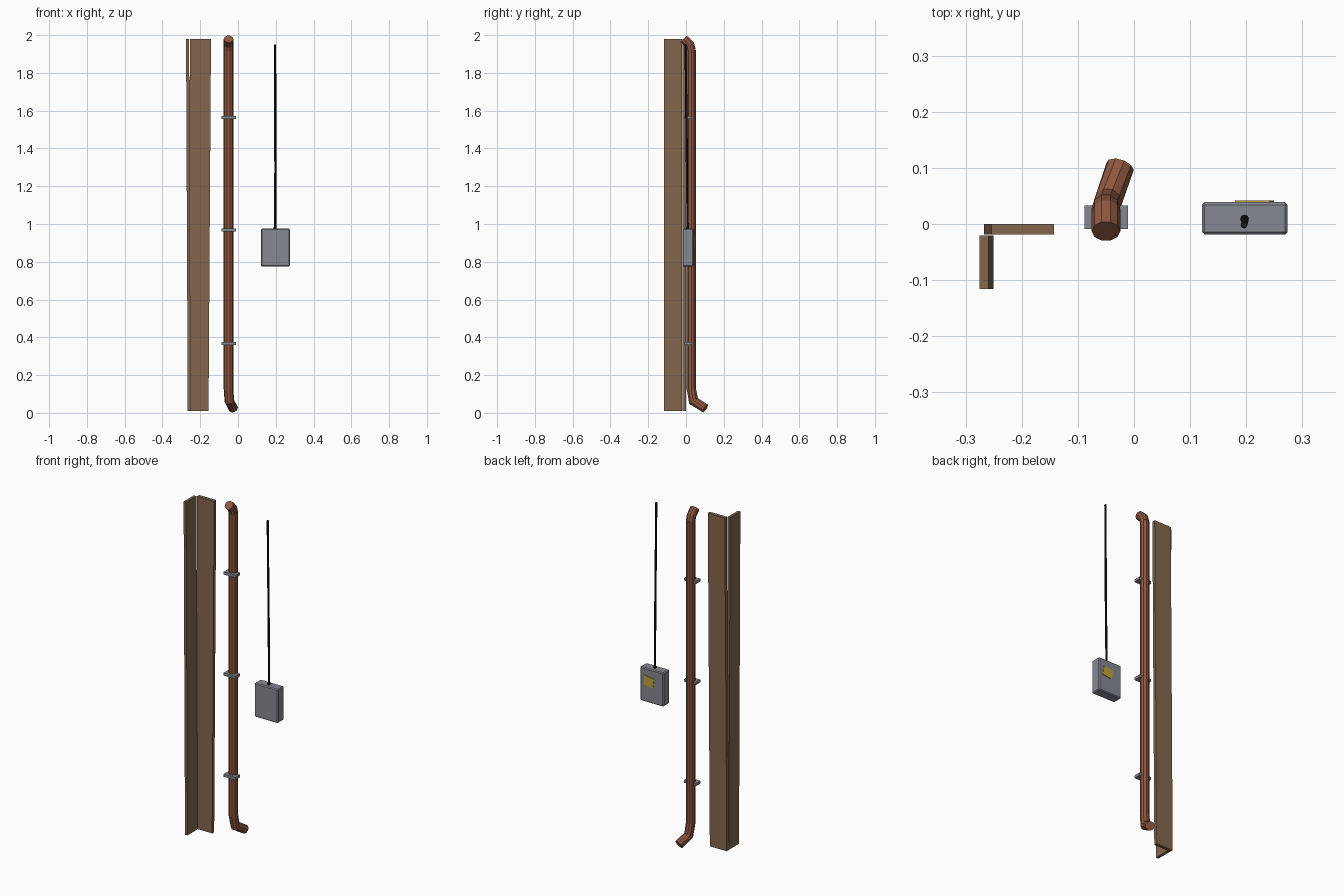
import bpy, bmesh, math
from mathutils import Vector, Matrix

if "Cube" in bpy.data.objects:
    bpy.data.objects.remove(bpy.data.objects["Cube"])


def material(name, rgb):
    m = bpy.data.materials.new(name)
    m.diffuse_color = (*rgb, 1)
    m.use_nodes = True
    m.node_tree.nodes["Principled BSDF"].inputs["Base Color"].default_value = m.diffuse_color
    return m


WOOD = material("brown_wood", (0.23, 0.135, 0.075))
RUST = material("rust_pipe", (0.27, 0.095, 0.05))
GREY = material("grey_metal", (0.24, 0.25, 0.29))
BLACK = material("black_rubber", (0.01, 0.01, 0.011))
YELLOW = material("yellow_label", (0.52, 0.38, 0.04))


def finish(name, bm, mat):
    bmesh.ops.recalc_face_normals(bm, faces=bm.faces)
    me = bpy.data.meshes.new(name)
    bm.to_mesh(me)
    bm.free()
    me.materials.append(mat)
    ob = bpy.data.objects.new(name, me)
    bpy.context.collection.objects.link(ob)
    return ob


def box(name, mat, x, y, z, lean=0, bevel=0, turn=0):
    """Box from ranges; lean shifts the bottom face in x, turn spins about y."""
    bm = bmesh.new()
    bmesh.ops.create_cube(bm, size=1)
    size = Vector((x[1] - x[0], y[1] - y[0], z[1] - z[0]))
    centre = Vector((x[0] + x[1], y[0] + y[1], z[0] + z[1])) / 2
    rot = Matrix.Rotation(turn, 3, 'Y')
    for v in bm.verts:
        bottom = v.co.z < 0
        v.co = rot @ (v.co * size) + centre
        if bottom:
            v.co.x += lean
    if bevel:
        bmesh.ops.bevel(bm, geom=bm.edges[:], offset=bevel, segments=1, affect='EDGES')
    return finish(name, bm, mat)


def tube(name, mat, path, radius, sides):
    """Capped tube along a path with mitred joints."""
    pts = [Vector(p) for p in path]
    bm = bmesh.new()
    rings = []
    for i, p in enumerate(pts):
        a = (p - pts[i - 1]).normalized() if i else None
        b = (pts[i + 1] - p).normalized() if i < len(pts) - 1 else None
        t = ((a or b) + (b or a)).normalized()
        stretch = 1 / t.dot(a or b)
        u = (Vector((1, 0, 0)) - t * t.x).normalized()
        w = t.cross(u) * (stretch if a and b else 1)
        ring = []
        for k in range(sides):
            g = 2 * math.pi * k / sides
            ring.append(bm.verts.new(p + radius * (u * math.cos(g) + w * math.sin(g))))
        rings.append(ring)
    for r, s in zip(rings, rings[1:]):
        for k in range(sides):
            j = (k + 1) % sides
            bm.faces.new((r[k], r[j], s[j], s[k]))
    bm.faces.new(rings[0])
    bm.faces.new(rings[-1])
    return finish(name, bm, mat)


# Corner trim: two slightly leaning boards
box("corner_board_wide", WOOD, (-0.254, -0.143), (-0.019, 0.0), (0.01, 1.98), lean=-0.013)
box("corner_board_side", WOOD, (-0.275, -0.259), (-0.116, -0.0205), (0.01, 1.98), lean=0.009)

# Downpipe with upper and lower elbows
PX, PY, R = -0.05, 0.028, 0.0255
tube("downpipe", RUST, [(PX, PY, 0.125), (PX, PY, 1.922)], R, 10)
tube("upper_elbow", RUST, [(PX, PY, 1.918), (PX, 0.02, 1.948), (PX, -0.013, 1.979)], R, 10)
tube("lower_elbow", RUST, [(PX, PY, 0.13), (-0.046, 0.04, 0.063), (-0.025, 0.102, 0.024)], R, 10)

# Pipe brackets
for i, z in enumerate((0.368, 0.967, 1.565)):
    box(f"pipe_bracket_{i + 1}", GREY, (-0.088, -0.011), (-0.009, 0.033), (z - 0.008, z + 0.008))

# Utility box with a tilted label on its back and a cable above
box("utility_box", GREY, (0.121, 0.274), (-0.019, 0.039), (0.775, 0.975), bevel=0.005)
box("warning_label", YELLOW, (0.184, 0.246), (0.038, 0.0415), (0.872, 0.928), turn=math.radians(-8))
tube("cable", BLACK, [(0.197, 0.009, 0.97), (0.198, 0.005, 1.3),
                      (0.197, 0.001, 1.65), (0.196, -0.002, 1.95)], 0.006, 8)
tube("cable_gland", BLACK, [(0.197, 0.009, 0.972), (0.197, 0.009, 0.985)], 0.008, 8)
